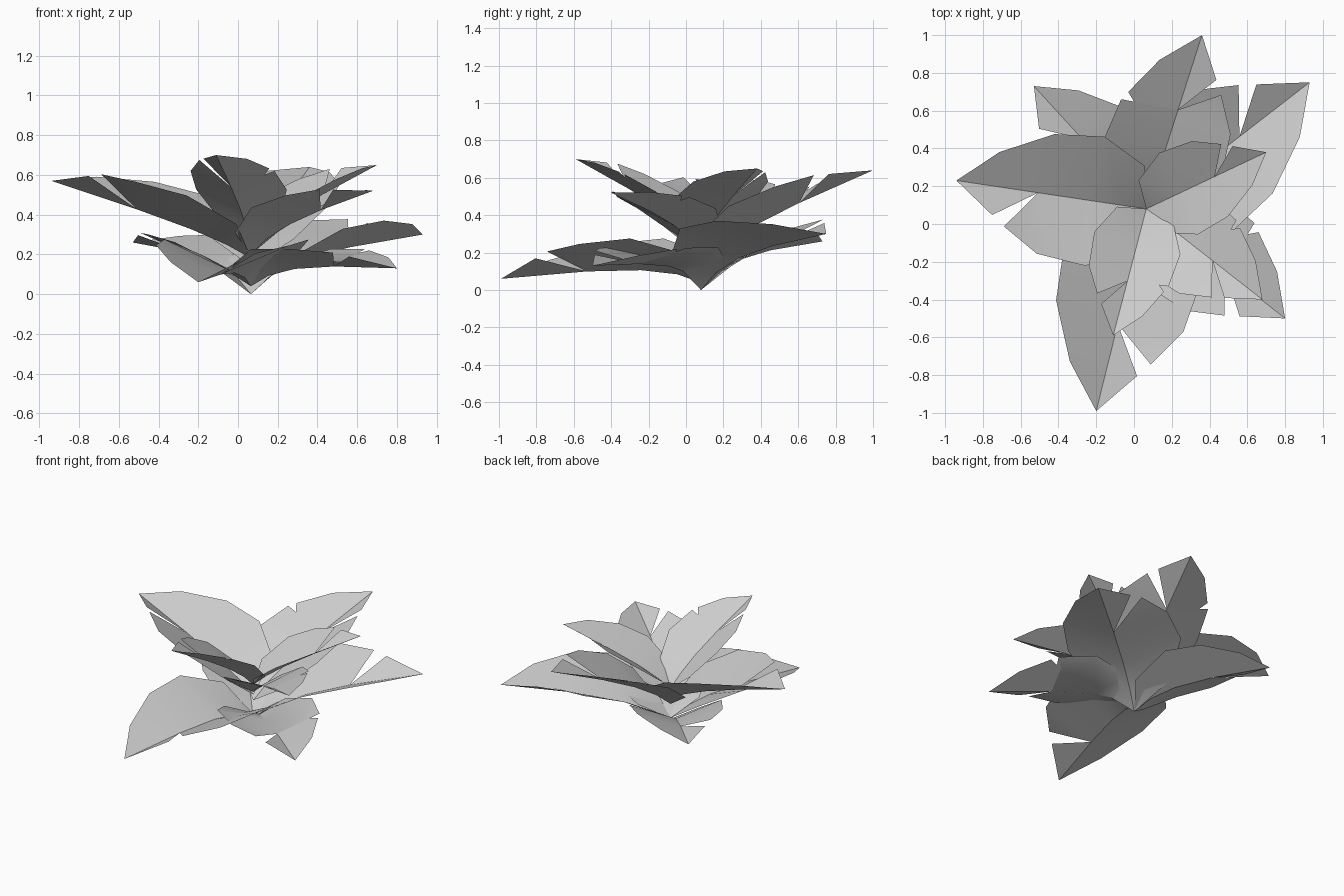
import bpy, bmesh
from mathutils import Vector

if "Cube" in bpy.data.objects:
    bpy.data.objects.remove(bpy.data.objects["Cube"])

BASE = (0.065, 0.08)
MID = [(0, 0), (0.12, 0.7), (0.3, 1.0), (0.57, 0.8), (1, 0)]   # position along rib, arch share


def make_leaf(name, tip, base_z, arch, cup, deep, shallow):
    """Folded leaf; deep = side (+1 left) with the slit, shallow = small cut on the other side."""
    base = Vector((BASE[0], BASE[1], base_z))
    tip = Vector(tip)
    run = tip - base
    flat = Vector((run.x, run.y, 0))
    length = flat.length
    left = Vector((-flat.y, flat.x, 0)) / length
    bm = bmesh.new()

    # midrib
    rib = [bm.verts.new(base + run * t + Vector((0, 0, arch * a))) for t, a in MID]

    def rib_z(t):
        for (t0, a0), (t1, a1) in zip(MID, MID[1:]):
            if t <= t1:
                return arch * (a0 + (a1 - a0) * (t - t0) / (t1 - t0))

    def edge(side, t, w, lift=1.0):
        p = base + run * t + left * side * w * length
        p.z += rib_z(t) + w * length * cup * lift
        return bm.verts.new(p)

    for side in (1, -1):
        def face(*vs):
            bm.faces.new(vs if side < 0 else vs[::-1])
        e0 = edge(side, 0.04, 0.22, 1.4)
        e1 = edge(side, 0.27, 0.34, 1.1)
        e2 = edge(side, 0.53, 0.315)
        face(rib[0], e0, rib[1])
        face(rib[1], e0, e1, rib[2])
        face(rib[2], e1, e2, rib[3])
        if side == deep:
            # slit down to the midrib, then the loose tip blade
            face(rib[3], e2, edge(side, 0.72, 0.2, 1.3))
            face(rib[3], edge(side, 0.79, 0.15, 1.3), rib[4])
        else:
            e3 = edge(side, 0.8, 0.18)
            if shallow:
                n = edge(side, 0.51, 0.21)
                face(rib[3], e2, n)
                face(rib[3], n, edge(side, 0.58, 0.29), e3)
            else:
                face(rib[3], e2, e3)
            face(rib[3], e3, rib[4])
    me = bpy.data.meshes.new(name)
    bm.to_mesh(me)
    bm.free()
    ob = bpy.data.objects.new(name, me)
    bpy.context.collection.objects.link(ob)
    bpy.context.view_layer.objects.active = ob
    ob.select_set(True)
    bpy.ops.object.shade_smooth_by_angle(angle=0.6)
    ob.select_set(False)


# name, tip, base height, arch, cup, slit side, small cut
LEAVES = [
    ("lower_leaf_1", (0.93, 0.75, 0.30), 0.00, 0.08, 0.42, 1, False),
    ("lower_leaf_2", (-0.20, -0.99, 0.06), 0.04, 0.06, 0.42, 1, False),
    ("lower_leaf_3", (-0.53, 0.73, 0.26), 0.00, 0.08, 0.35, 1, False),
    ("lower_leaf_4", (0.80, -0.50, 0.13), 0.04, 0.06, 0.30, -1, True),
    ("upper_leaf_1", (-0.94, 0.23, 0.57), 0.18, 0.03, 0.48, 1, False),
    ("upper_leaf_2", (0.36, 1.00, 0.64), 0.14, 0.05, 0.35, -1, True),
    ("inner_leaf_1", (0.70, 0.38, 0.65), 0.25, 0.03, 0.42, 1, False),
    ("inner_leaf_2", (-0.11, -0.59, 0.70), 0.25, 0.04, 0.45, -1, True),
    ("inner_leaf_3", (0.68, -0.40, 0.52), 0.20, 0.05, 0.35, -1, True),
]
for spec in LEAVES:
    make_leaf(*spec)
